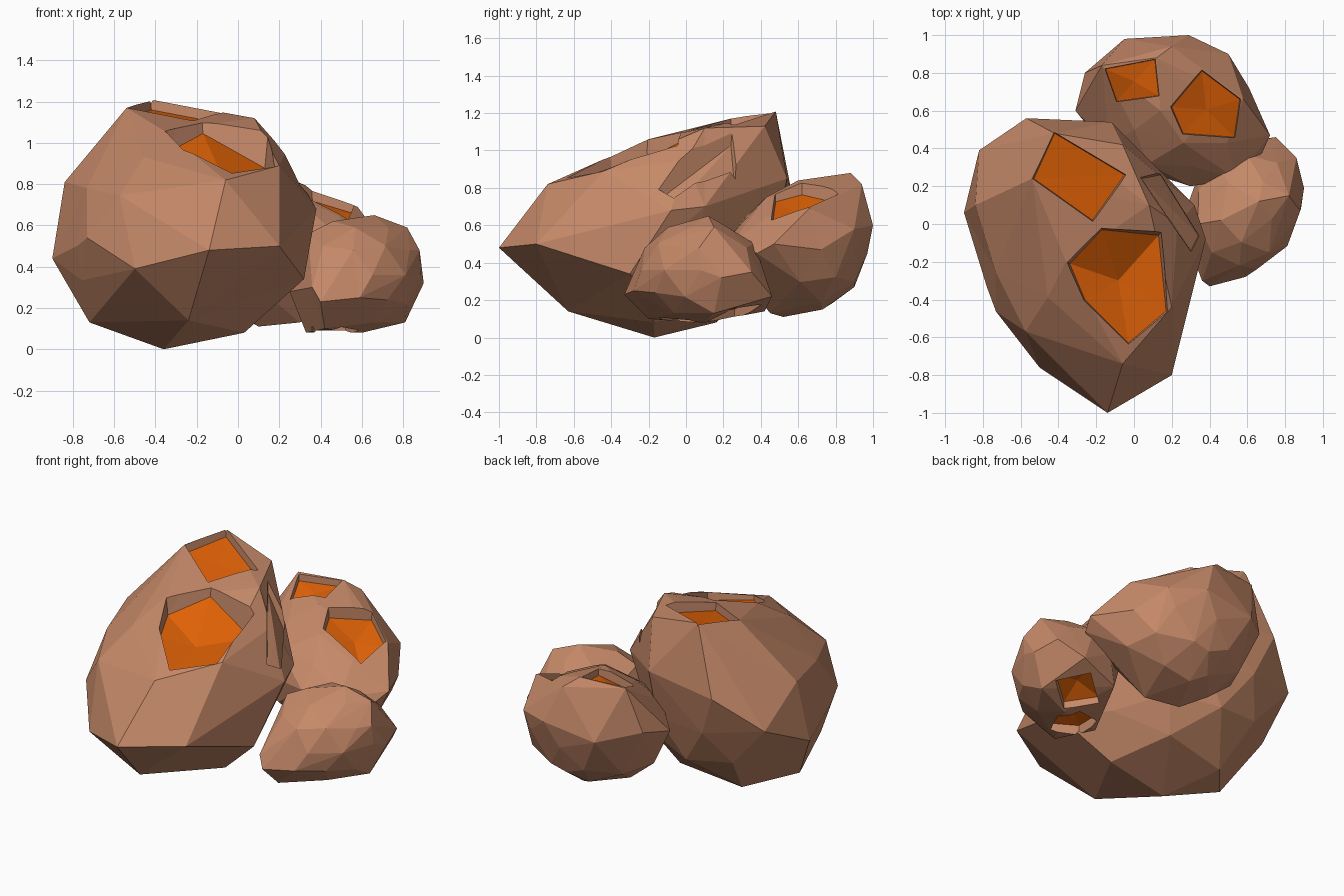
import bpy, bmesh
from mathutils import Vector, Matrix
from mathutils.bvhtree import BVHTree

if "Cube" in bpy.data.objects:
    bpy.data.objects.remove(bpy.data.objects["Cube"])


def material(name, color):
    m = bpy.data.materials.new(name)
    m.diffuse_color = color
    m.use_nodes = True
    m.node_tree.nodes["Principled BSDF"].inputs["Base Color"].default_value = m.diffuse_color
    return m


MATS = [material("stone", (0.56, 0.25, 0.14, 1)), material("molten", (0.74, 0.12, 0.002, 1))]


def add_object(name, bm):
    bmesh.ops.recalc_face_normals(bm, faces=bm.faces[:])
    me = bpy.data.meshes.new(name)
    bm.to_mesh(me)
    bm.free()
    for m in MATS:
        me.materials.append(m)
    ob = bpy.data.objects.new(name, me)
    bpy.context.collection.objects.link(ob)
    return ob


# boulder body: hull of a faceted ellipsoid core and its outermost corners
def boulder(name, center, axes, turn, corners):
    bm = bmesh.new()
    mat = (Matrix.Translation(center) @ Matrix.Rotation(turn, 4, 'Z')
           @ Matrix.Diagonal((*axes, 1)))
    bmesh.ops.create_icosphere(bm, subdivisions=2, radius=1, matrix=mat)
    pts = [v.co.copy() for v in bm.verts] + [Vector(c) for c in corners]
    bm.clear()
    for p in pts:
        bm.verts.new(p)
    bmesh.ops.convex_hull(bm, input=bm.verts[:])
    bmesh.ops.delete(bm, geom=[v for v in bm.verts if not v.link_faces], context='VERTS')
    bmesh.ops.dissolve_limit(bm, angle_limit=0.09, verts=bm.verts[:], edges=bm.edges[:])
    bmesh.ops.triangulate(bm, faces=bm.faces[:])
    return add_object(name, bm)


# hollow sunk into a boulder: outline as x, y, depth; the floor follows the surface
def hollow(rock, outline, mid_depth, side=1, molten=True):
    me = rock.data
    tree = BVHTree.FromPolygons([v.co for v in me.vertices], [p.vertices for p in me.polygons])
    up = Vector((0, 0, side))

    def surface(x, y):
        return tree.ray_cast(Vector((x, y, 3 * side)), -up)[0]

    n = len(outline)
    cx = sum(p[0] for p in outline) / n
    cy = sum(p[1] for p in outline) / n
    hits = [surface(p[0], p[1]) for p in outline]
    mid = surface(cx, cy)
    if mid is None or None in hits:
        return
    bm = bmesh.new()
    low = [bm.verts.new(h - up * p[2]) for h, p in zip(hits, outline)]
    top = [bm.verts.new(Vector((cx + (h.x - cx) * 1.2, cy + (h.y - cy) * 1.2, h.z)) + up * 0.3)
           for h in hits]
    pit = bm.verts.new(mid - up * mid_depth)
    cap = bm.verts.new(mid + up * 0.4)
    for i in range(n):
        j = (i + 1) % n
        bm.faces.new((low[i], low[j], pit)).material_index = int(molten)
        bm.faces.new((top[i], top[j], cap))
        bm.faces.new((low[i], low[j], top[j]))
        bm.faces.new((low[i], top[j], top[i]))
    cutter = add_object("hollow_cutter", bm)
    cutter.hide_render = True
    mod = rock.modifiers.new("hollow", 'BOOLEAN')
    mod.operation = 'DIFFERENCE'
    mod.solver = 'EXACT'
    mod.object = cutter
    bpy.context.view_layer.objects.active = rock
    bpy.ops.object.modifier_apply(modifier=mod.name)
    bpy.data.objects.remove(cutter)


# large boulder, wedge nose to the front, split down its right flank
big = boulder("large_boulder", (-.29, -.13, .54), (.54, .66, .46), .27, [
    (-.14, -1, .48), (-.5, -.76, .39), (-.06, -.74, .82), (.2, -.8, .5), (.32, -.3, .34),
    (.38, -.08, .68), (.32, .1, .7), (-.9, .06, .44), (-.82, .39, .6), (-.84, .1, .81),
    (-.78, -.33, .5), (-.57, .56, .8), (-.12, .54, .85), (-.54, .24, 1.17), (-.42, .48, 1.21),
    (-.06, .42, 1.13), (.08, .1, 1.12), (.23, 0, .95), (-.36, -.2, 1.06), (-.3, -.46, .93),
    (.2, -.44, .89), (-.72, -.1, .13), (-.36, -.17, 0), (.03, -.17, .08), (-.24, -.63, .14),
    (-.5, .16, .08), (-.1, .2, .14)])
hollow(big, [(-.42, .48, .05), (-.05, .26, .05), (-.22, .02, .05), (-.53, .24, .05)], .06)
hollow(big, [(-.17, -.03, .05), (.13, -.06, .16), (.17, -.46, .05), (-.03, -.63, .03),
             (-.26, -.4, .06), (-.34, -.21, .1)], .13)
hollow(big, [(.04, .24, .06), (.3, -.14, .06), (.34, -.06, .06), (.14, .26, .06)], .08,
       molten=False)

# medium boulder behind
medium = boulder("medium_boulder", (.19, .61, .47), (.44, .36, .33), 0, [
    (-.31, .6, .55), (-.26, .8, .6), (-.05, .98, .55), (.29, 1, .6), (.5, .9, .58),
    (.58, .66, .69), (.72, .47, .5), (.68, .38, .45), (.54, .24, .5), (.3, .2, .5),
    (-.17, .84, .87), (.12, .88, .88), (.14, .6, .84), (.36, .48, .71), (.1, .52, .11),
    (.2, .73, .15), (.2, .9, .27), (.2, .97, .45), (.3, .45, .13), (.2, .94, .82)])
hollow(medium, [(-.15, .82, .04), (.11, .87, .04), (.13, .68, .04), (-.09, .65, .04)], .05)
hollow(medium, [(.36, .81, .05), (.56, .66, .04), (.53, .46, .04), (.26, .48, .04),
                (.2, .62, .06)], .1)

# small boulder at the right, its hollows face the ground
small = boulder("small_boulder", (.58, .08, .36), (.3, .34, .27), -.35, [
    (.36, -.3, .3), (.4, -.33, .23), (.59, -.28, .25), (.77, -.11, .4), (.88, .07, .48),
    (.9, .19, .32), (.86, .35, .35), (.75, .46, .22), (.5, .42, .14), (.34, .0, .56),
    (.46, .02, .62), (.66, .12, .65), (.82, .15, .59), (.81, .15, .13), (.6, .1, .08),
    (.33, .05, .08), (.25, 0, .28), (.42, -.2, .1), (.5, -.22, .46)])
hollow(small, [(.36, -.06, .04), (.5, -.14, .04), (.58, .02, .04), (.52, .14, .04),
               (.38, .12, .04)], .09, side=-1)
hollow(small, [(.48, .26, .04), (.62, .12, .04), (.78, .24, .04), (.66, .4, .04)], .08, side=-1)
